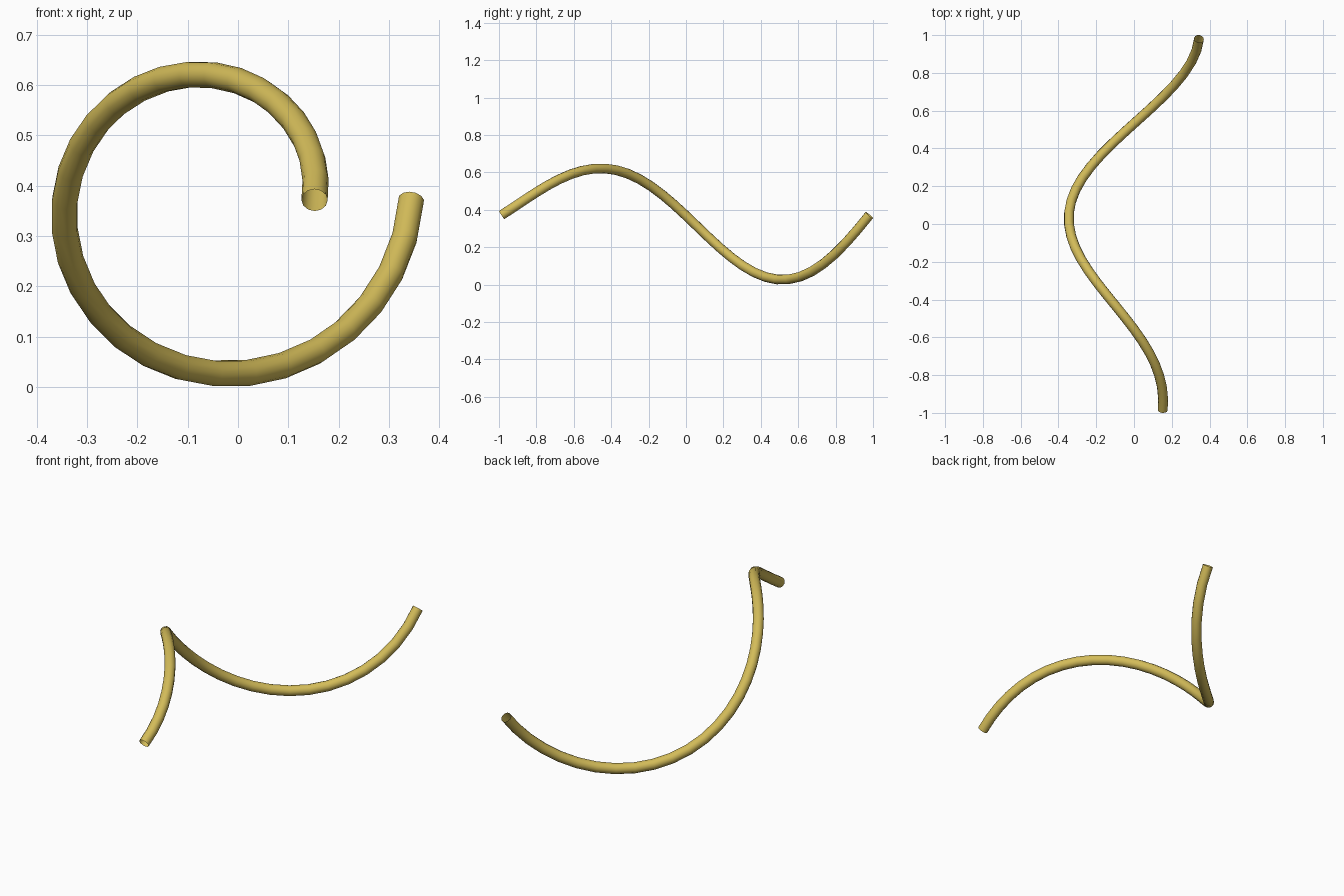
import bpy
import math

if "Cube" in bpy.data.objects:
    bpy.data.objects.remove(bpy.data.objects["Cube"])

# Conical spiral path: one turn around the y axis, widening towards the back
STEPS = 32
CX, CZ = -0.048, 0.3715
R0, R1 = 0.2, 0.392
Y0, Y1 = -0.986, 0.98

curve = bpy.data.curves.new("spiral_tube", 'CURVE')
curve.dimensions = '3D'
spline = curve.splines.new('POLY')
spline.points.add(STEPS)
for i, p in enumerate(spline.points):
    t = i / STEPS
    a = 2 * math.pi * t
    r = R0 + (R1 - R0) * t
    p.co = (CX + r * math.cos(a), Y0 + (Y1 - Y0) * t, CZ + r * math.sin(a), 1)
spline.use_smooth = True

# Round open-ended tube along the path
curve.bevel_depth = 0.026
curve.bevel_resolution = 4
curve.use_fill_caps = False

tube = bpy.data.objects.new("spiral_tube", curve)
bpy.context.collection.objects.link(tube)
bpy.context.view_layer.objects.active = tube
tube.select_set(True)
bpy.ops.object.convert(target='MESH')
tube = bpy.context.object
tube.name = "spiral_tube"
bpy.ops.object.shade_smooth()

# Yellow material
mat = bpy.data.materials.new("yellow")
mat.diffuse_color = (0.65, 0.5, 0.1, 1)
mat.use_nodes = True
mat.node_tree.nodes["Principled BSDF"].inputs["Base Color"].default_value = mat.diffuse_color
tube.data.materials.clear()
tube.data.materials.append(mat)
